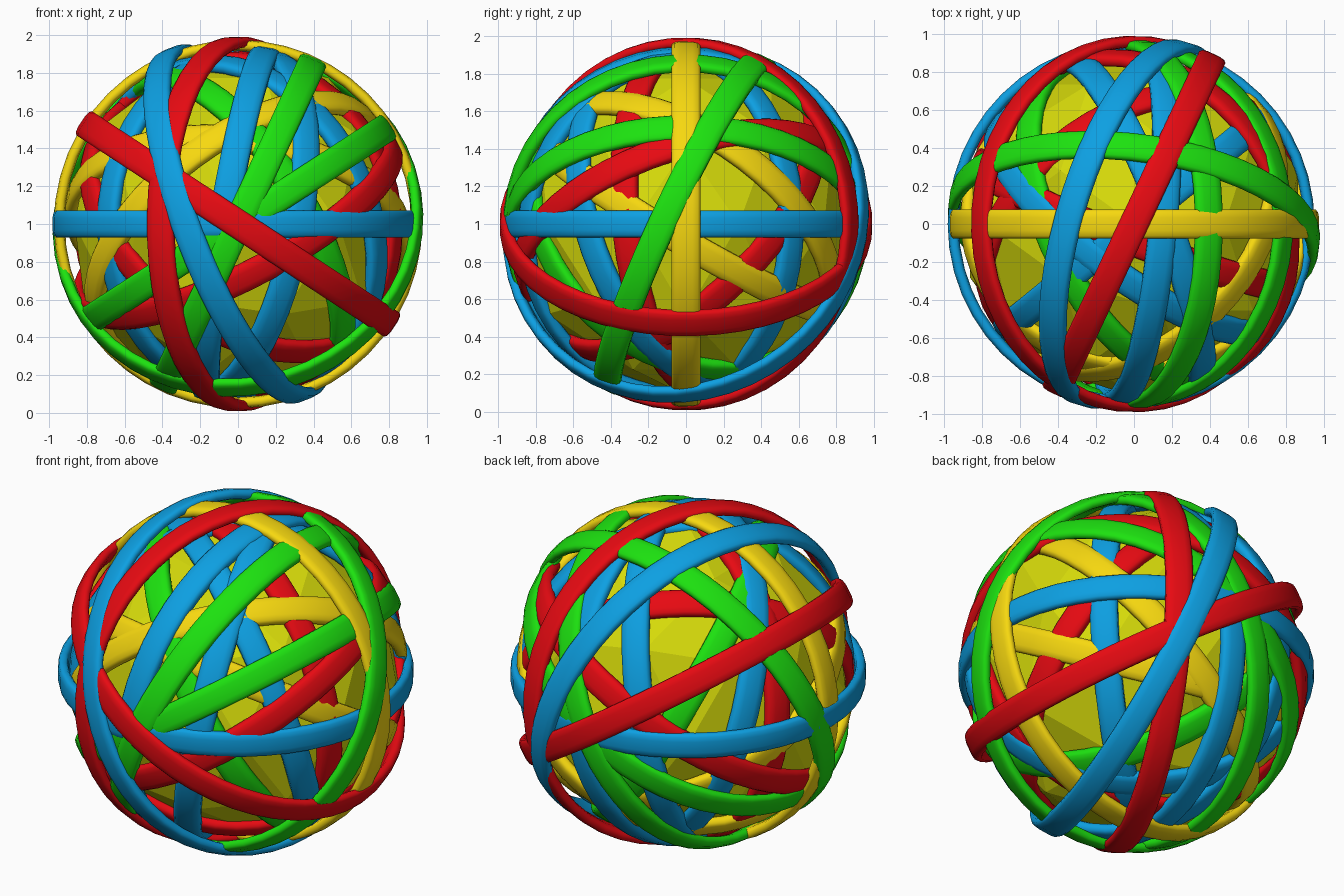
import bpy, bmesh, math
from mathutils import Vector

if "Cube" in bpy.data.objects:
    bpy.data.objects.remove(bpy.data.objects["Cube"])

CENTRE = Vector((0, 0, 1))
COLORS = {
    "red": (0.80, 0.003, 0.006, 1),
    "blue": (0.004, 0.35, 0.76, 1),
    "green": (0.012, 0.76, 0.005, 1),
    "yellow": (0.93, 0.69, 0.005, 1),
    "core": (0.67, 0.70, 0.003, 1),
}
mats = {}
for key, col in COLORS.items():
    mats[key] = bpy.data.materials.new(key + "_rubber")
    mats[key].diffuse_color = col


def finish(bm, name, color, smooth):
    me = bpy.data.meshes.new(name)
    bmesh.ops.recalc_face_normals(bm, faces=bm.faces)
    for f in bm.faces:
        f.smooth = smooth
    bm.to_mesh(me)
    bm.free()
    me.materials.append(mats[color])
    ob = bpy.data.objects.new(name, me)
    bpy.context.collection.objects.link(ob)


def band(name, color, normal, outer, width=0.155, thick=0.06, shift=(0, 0, 0), segs=48, sides=12):
    """Closed flattened rubber ring lying in the plane across 'normal'."""
    n = Vector(normal).normalized()
    u = n.orthogonal().normalized()
    v = n.cross(u)
    mid = CENTRE + Vector(shift)
    bm = bmesh.new()
    rings = []
    for i in range(segs):
        a = 2 * math.pi * i / segs
        d = u * math.cos(a) + v * math.sin(a)
        ring = []
        for k in range(sides):
            t = 2 * math.pi * (k + 0.5) / sides
            c, s = math.cos(t), math.sin(t)
            w = math.copysign(abs(c) ** 0.6, c) * width / 2
            h = math.copysign(abs(s) ** 0.7, s) * thick / 2
            ring.append(bm.verts.new(mid + d * (outer - thick / 2 + h) + n * w))
        rings.append(ring)
    for i in range(segs):
        p, q = rings[i], rings[(i + 1) % segs]
        for k in range(sides):
            j = (k + 1) % sides
            bm.faces.new((p[k], p[j], q[j], q[k]))
    finish(bm, name, color, True)


# Faceted core
bm = bmesh.new()
bmesh.ops.create_icosphere(bm, subdivisions=2, radius=0.91)
bmesh.ops.translate(bm, verts=bm.verts, vec=CENTRE)
finish(bm, "core", "core", False)

# Outer bands: colour, plane normal, outer radius
outer_bands = [
    ("blue", (1, -0.30, 0.39), 1.000),
    ("red", (0.905, -0.425, 0), 0.992),
    ("red", (0.55, 0, 0.84), 0.992),
    ("green", (0.12, 0.906, -0.424), 0.985),
    ("yellow", (0, 1, 0), 0.976),
    ("green", (0.91, 0, -0.42), 0.972),
    ("green", (0.55, 0, -0.85), 0.965),
]
for i, (col, nrm, rad) in enumerate(outer_bands):
    band(f"outer_band_{i + 1}_{col}", col, nrm, rad)
band("equator_band_blue", "blue", (0, 0, 1), 0.968, width=0.145, shift=(-0.015, 0, 0))

# Inner bands, partly covered by the outer ones
inner_bands = [
    ("red", (0.46, 0.30, -0.87), 0.952),
    ("blue", (1, -0.09, -0.17), 0.952),
    ("blue", (1, 0.38, -0.20), 0.940),
    ("blue", (0.57, 0.77, 0.30), 0.927),
    ("red", (0.36, 0.93, 0.10), 0.918),
    ("yellow", (-0.52, 0.48, 0.68), 0.927),
    ("yellow", (0.10, 0.50, 0.85), 0.920),
    ("green", (0.77, 0.39, 0.48), 0.922),
    ("blue", (0.63, -0.77, 0), 0.920),
    ("red", (-0.45, 0.62, -0.64), 0.915),
]
for i, (col, nrm, rad) in enumerate(inner_bands):
    band(f"inner_band_{i + 1}_{col}", col, nrm, rad, thick=0.07)

for m in bpy.data.materials:
    if m.users and not m.is_grease_pencil:
        m.use_nodes = True
        m.node_tree.nodes["Principled BSDF"].inputs["Base Color"].default_value = m.diffuse_color
